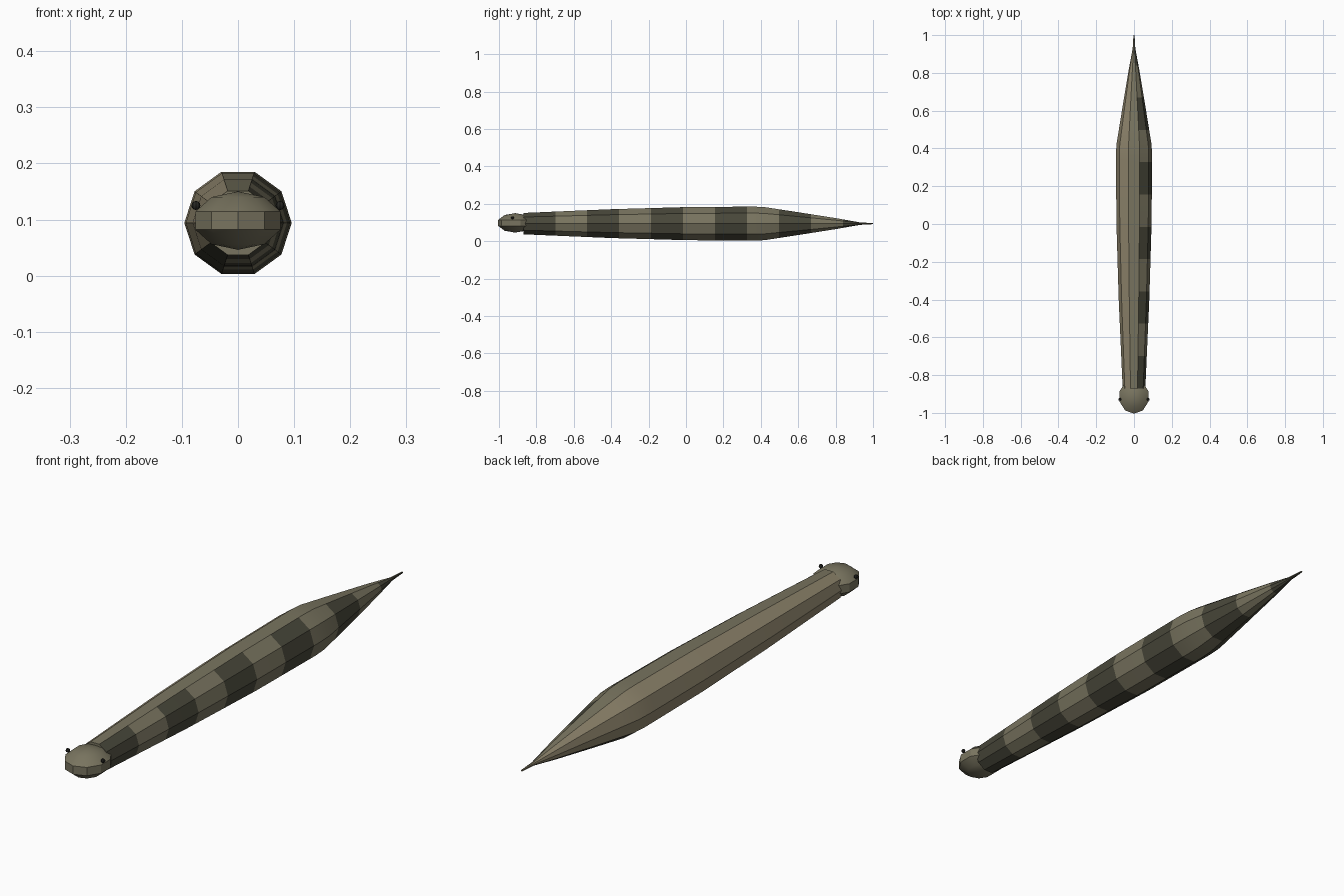
import bpy
import bmesh
import math

cube = bpy.data.objects.get("Cube")
if cube:
    bpy.data.objects.remove(cube, do_unlink=True)

SIDES = 10
MID_Z = 0.094
NECK_Y, BAND = -0.87, 0.171


def material(name, colour):
    mat = bpy.data.materials.new(name)
    mat.use_nodes = True
    mat.diffuse_color = (*colour, 1)
    bsdf = mat.node_tree.nodes["Principled BSDF"]
    bsdf.inputs["Base Color"].default_value = (*colour, 1)
    bsdf.inputs["Roughness"].default_value = 0.8
    return mat


olive = material("olive skin", (0.19, 0.175, 0.115))
dark = material("dark band", (0.065, 0.063, 0.042))
tan = material("tan flank", (0.28, 0.24, 0.155))
black = material("eye black", (0.02, 0.02, 0.017))


def finish(name, bm, mats):
    bmesh.ops.recalc_face_normals(bm, faces=bm.faces)
    mesh = bpy.data.meshes.new(name)
    bm.to_mesh(mesh)
    bm.free()
    for mat in mats:
        mesh.materials.append(mat)
    obj = bpy.data.objects.new(name, mesh)
    bpy.context.collection.objects.link(obj)
    bpy.ops.object.select_all(action="DESELECT")
    obj.select_set(True)
    bpy.context.view_layer.objects.active = obj
    bpy.ops.object.shade_smooth_by_angle(angle=math.radians(30))
    return obj


# Body: rings along a tapering profile of (y, radius)
profile = [(NECK_Y, 0.06), (-0.4, 0.081), (0.0, 0.093), (0.36, 0.0957),
           (0.42, 0.093), (0.6, 0.064), (0.8, 0.031), (0.93, 0.007), (1.0, 0.003)]


def radius_at(y):
    for (y0, r0), (y1, r1) in zip(profile, profile[1:]):
        if y <= y1:
            return r0 + (r1 - r0) * (y - y0) / (y1 - y0)
    return profile[-1][1]


stations = {round(NECK_Y + i * BAND, 3) for i in range(11)}
stations |= {y for y, _ in profile}
bm = bmesh.new()
rings = []
for y in sorted(stations):
    r = radius_at(y)
    angles = [math.tau * i / SIDES for i in range(SIDES)]
    rings.append([bm.verts.new((r * math.cos(a), y, MID_Z + r * math.sin(a)))
                  for a in angles])

for a, b in zip(rings, rings[1:]):
    y = (a[0].co.y + b[0].co.y) / 2
    band = int((y - NECK_Y) / BAND)
    for i in range(SIDES):
        j = (i + 1) % SIDES
        face = bm.faces.new((a[i], a[j], b[j], b[i]))
        # Bands on the left flank and belly, plain olive back, tan right flank
        if i == 2:
            face.material_index = 0
        elif i in (3, 4, 5):
            face.material_index = 2
        elif i == 6:
            face.material_index = 1
        else:
            face.material_index = 1 if band % 2 == 0 else 0
bm.faces.new(rings[0])
bm.faces.new(rings[-1])
finish("body", bm, [olive, dark, tan])


def ball(name, centre, size, segments, rings, mat):
    bm = bmesh.new()
    bmesh.ops.create_uvsphere(bm, u_segments=segments, v_segments=rings, radius=1)
    for v in bm.verts:
        v.co = [c + s * p for c, s, p in zip(centre, size, v.co)]
    return finish(name, bm, [mat])


# Head: flattened low-poly ball
ball("head", (0, -0.913, 0.098), (0.084, 0.096, 0.052), SIDES, 5, olive)

# Eyes
for side, x in (("left", 0.075), ("right", -0.075)):
    ball(side + "_eye", (x, -0.928, 0.125), (0.008, 0.008, 0.008), 8, 6, black)
